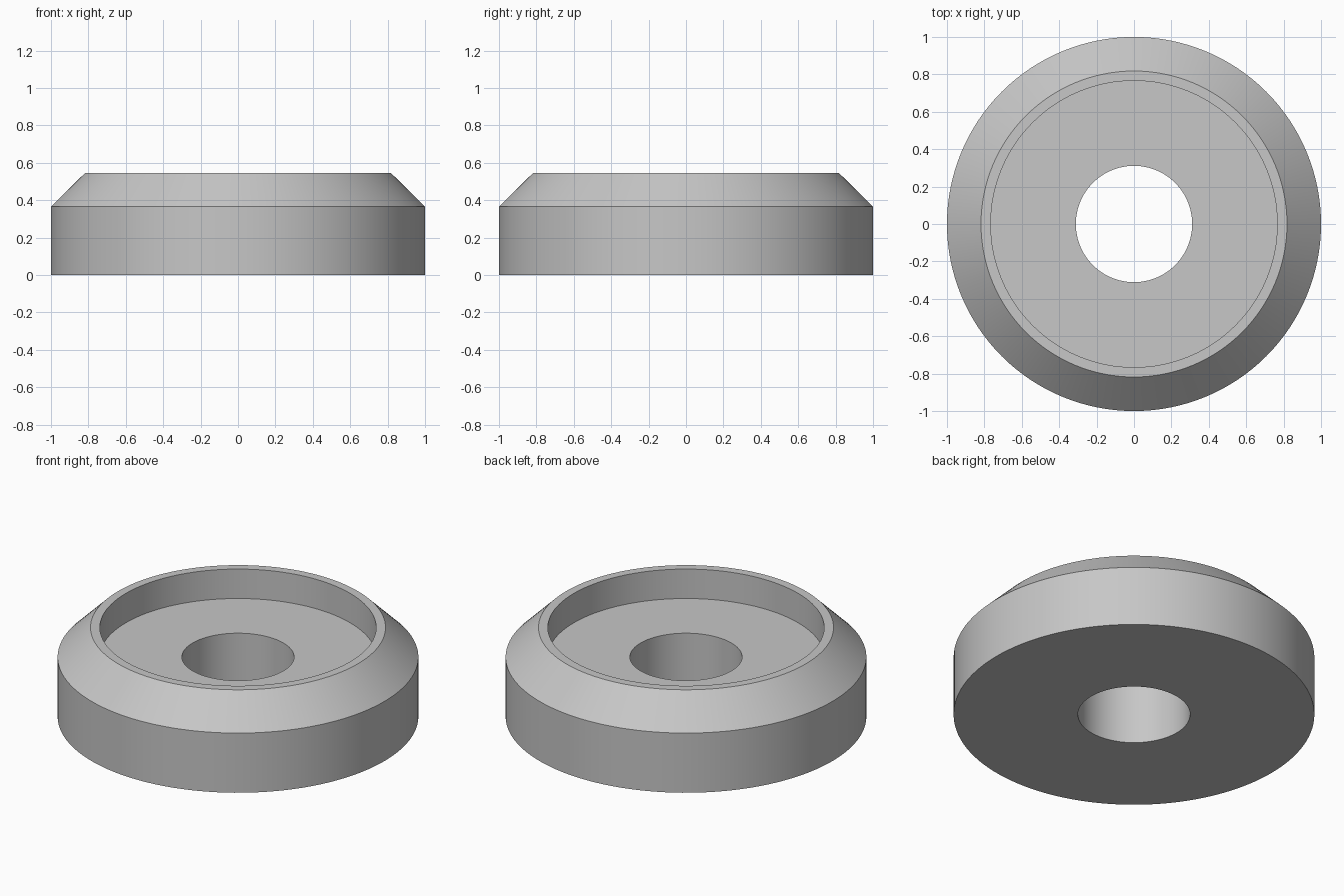
import bpy
import bmesh
from math import cos, sin, tau

cube = bpy.data.objects.get("Cube")
if cube:
    bpy.data.objects.remove(cube, do_unlink=True)

SEGMENTS = 128

# Single plain grey
grey = bpy.data.materials.new("plain_grey")
grey.use_nodes = True
colour = (0.57, 0.57, 0.57, 1)
grey.diffuse_color = colour
grey.node_tree.nodes["Principled BSDF"].inputs["Base Color"].default_value = colour


def lathe(name, profile, material):
    """Revolve a closed (radius, height) profile around z."""
    bm = bmesh.new()
    rings = [[bm.verts.new((r * cos(tau * i / SEGMENTS), r * sin(tau * i / SEGMENTS), z))
              for i in range(SEGMENTS)] for r, z in profile]
    for a, b in zip(rings, rings[1:] + rings[:1]):
        for i in range(SEGMENTS):
            j = (i + 1) % SEGMENTS
            bm.faces.new((a[i], a[j], b[j], b[i]))
    bmesh.ops.recalc_face_normals(bm, faces=bm.faces)
    mesh = bpy.data.meshes.new(name)
    bm.to_mesh(mesh)
    bm.free()
    mesh.materials.append(material)
    obj = bpy.data.objects.new(name, mesh)
    bpy.context.collection.objects.link(obj)
    bpy.ops.object.select_all(action="DESELECT")
    obj.select_set(True)
    bpy.context.view_layer.objects.active = obj
    bpy.ops.object.shade_smooth_by_angle(angle=0.5)
    return obj


# Radii and heights of the chamfered, recessed washer
OUTER, RIM, RECESS, BORE = 1.0, 0.818, 0.766, 0.311
SHOULDER, FLOOR, TOP = 0.365, 0.365, 0.545

lathe("recessed_washer", [
    (BORE, 0), (OUTER, 0),             # underside
    (OUTER, SHOULDER), (RIM, TOP),     # side wall and chamfer
    (RECESS, TOP), (RECESS, FLOOR),    # rim and recess wall
    (BORE, FLOOR),                     # recess floor down to the bore
], grey)
